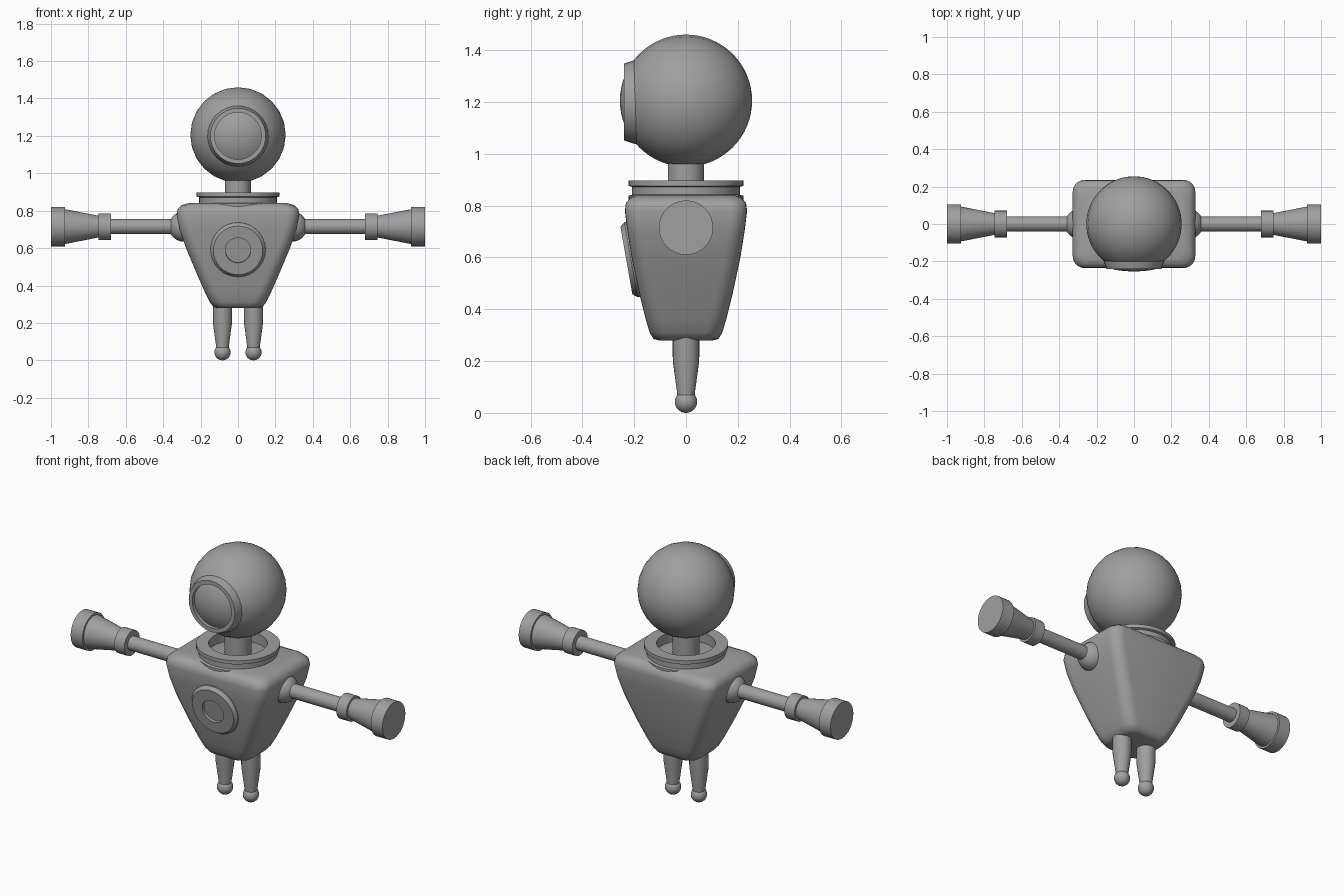
import bpy, bmesh, math
from mathutils import Matrix, Vector

if "Cube" in bpy.data.objects:
    bpy.data.objects.remove(bpy.data.objects["Cube"])

grey = bpy.data.materials.new("plain grey")
grey.diffuse_color = (0.35, 0.35, 0.35, 1)
grey.use_nodes = True
grey.node_tree.nodes["Principled BSDF"].inputs["Base Color"].default_value = grey.diffuse_color


def finish(name, bm, matrix=Matrix(), angle=35):
    bmesh.ops.transform(bm, matrix=matrix, verts=bm.verts)
    bmesh.ops.recalc_face_normals(bm, faces=bm.faces)
    me = bpy.data.meshes.new(name)
    bm.to_mesh(me)
    bm.free()
    me.materials.append(grey)
    ob = bpy.data.objects.new(name, me)
    bpy.context.collection.objects.link(ob)
    bpy.ops.object.select_all(action='DESELECT')
    ob.select_set(True)
    bpy.context.view_layer.objects.active = ob
    bpy.ops.object.shade_smooth_by_angle(angle=math.radians(angle))
    return ob


def loft(bm, rings, closed=False):
    """Skin a list of vertex rings; cap the ends unless the profile is closed."""
    loops = [[bm.verts.new(p) for p in r] for r in rings]
    n = len(loops[0])
    pairs = list(zip(loops, loops[1:]))
    if closed:
        pairs.append((loops[-1], loops[0]))
    else:
        bm.faces.new(loops[0])
        bm.faces.new(loops[-1])
    for a, b in pairs:
        for i in range(n):
            j = (i + 1) % n
            bm.faces.new((a[i], a[j], b[j], b[i]))


def lathe(name, profile, matrix=Matrix(), sides=32, closed=False):
    """Turn a (radius, height) profile around local z."""
    bm = bmesh.new()
    ts = [2 * math.pi * i / sides for i in range(sides)]
    loft(bm, [[(r * math.cos(t), r * math.sin(t), h) for t in ts]
              for r, h in profile], closed)
    return finish(name, bm, matrix)


def ball(name, radius, matrix, seg=24, rings=16):
    bm = bmesh.new()
    bmesh.ops.create_uvsphere(bm, u_segments=seg, v_segments=rings, radius=radius)
    return finish(name, bm, matrix, 60)


def aim(loc, direction):
    q = Vector(direction).to_track_quat('Z', 'Y')
    return Matrix.Translation(loc) @ q.to_matrix().to_4x4()


# Torso: rounded rectangles stacked from narrow hips to broad shoulders
levels = [(.28, .11, .105), (.285, .13, .125), (.31, .15, .14), (.36, .175, .155),
          (.45, .215, .178), (.6, .278, .21), (.7, .313, .226), (.78, .328, .236),
          (.81, .322, .232), (.83, .30, .215), (.84, .265, .19)]


def rounded_rect(z, hx, hy, r=.065, steps=6):
    pts = []
    for k, (sx, sy) in enumerate([(1, 1), (-1, 1), (-1, -1), (1, -1)]):
        for i in range(steps + 1):
            t = math.pi / 2 * (k + i / steps)
            pts.append((sx * (hx - r) + r * math.cos(t),
                        sy * (hy - r) + r * math.sin(t), z))
    return pts


body = bmesh.new()
loft(body, [rounded_rect(*lv) for lv in levels])
finish("torso", body, angle=50)

# Collar ring, neck and head
lathe("collar", [(.155, .8), (.222, .8), (.222, .838), (.208, .842), (.208, .872),
                 (.221, .876), (.221, .897), (.155, .897)], sides=40, closed=True)
lathe("neck", [(.07, .8), (.07, 1.0)])
ball("head", .255, aim((0, 0, 1.205), (0, -1, 0)), 24, 32)

# Porthole rim on the face
lathe("face_rim", [(.125, .17), (.165, .17), (.163, .195), (.148, .24), (.125, .24)],
      aim((0, 0, 1.2), (0, -1, 0)), 32, True)

# Chest dial, leaning with the front of the torso
tilt = math.radians(10)
lathe("chest_dial", [(.147, -.07), (.147, -.018), (.132, 0), (.068, 0), (.068, -.015)],
      aim((0, -.23, .588), (0, -math.cos(tilt), -math.sin(tilt))))

# Limbs on both sides
for side, s in (("right", 1), ("left", -1)):
    arm = aim((0, 0, .715), (s, 0, 0))
    ball(side + "_shoulder", .08, aim((s * .29, 0, .715), (s, 0, 0)))
    lathe(side + "_arm", [(.04, .29), (.04, .72)], arm, 24)
    lathe(side + "_cuff", [(.071, .68), (.071, .745), (.058, .745), (.093, .925),
                           (.105, .925), (.105, 1.0)], arm)
    lathe(side + "_leg", [(.033, .05), (.034, .075), (.051, .2), (.052, .32)],
          Matrix.Translation((s * .083, 0, 0)), 24)
    ball(side + "_foot", .043, Matrix.Translation((s * .083, 0, .043)))
